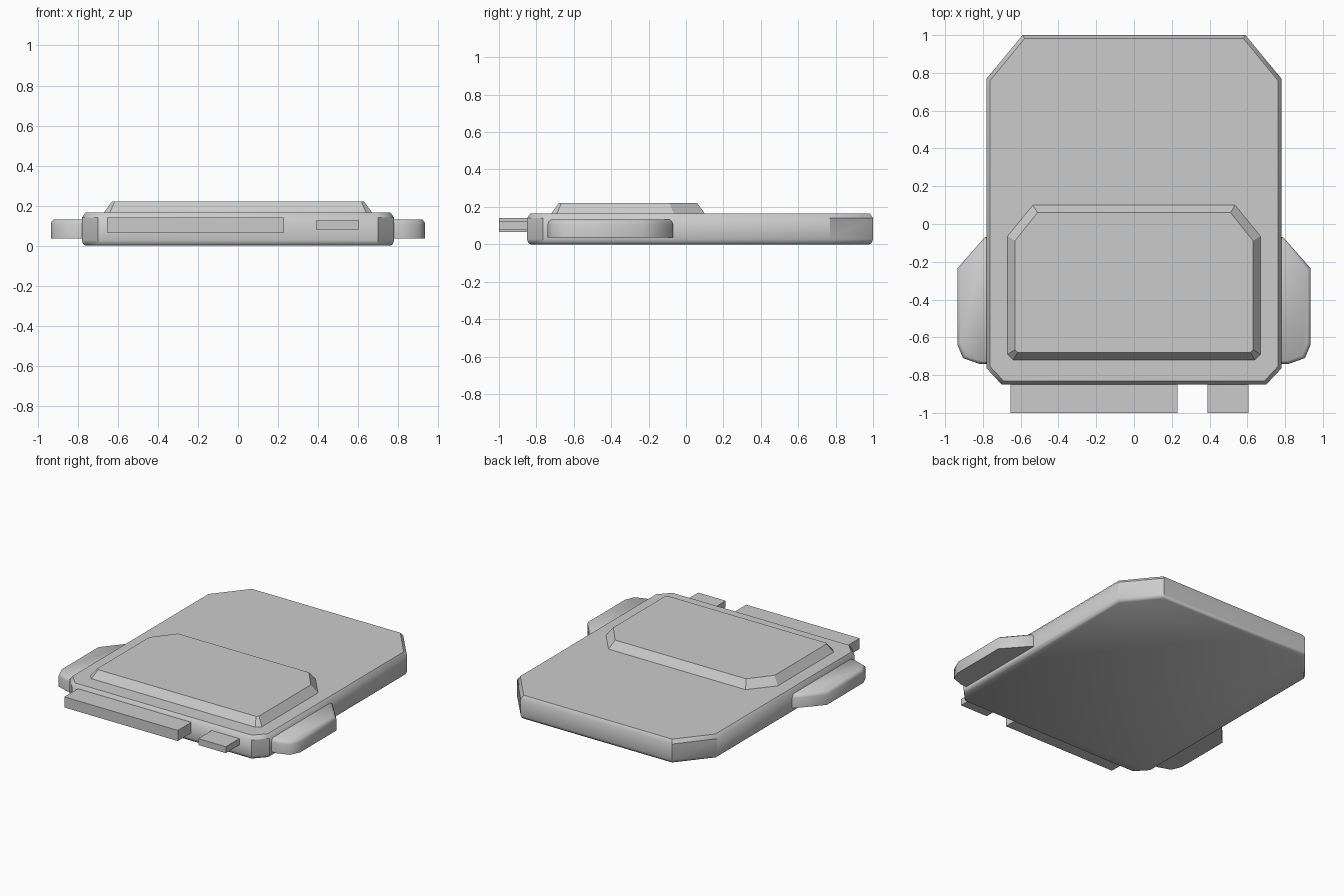
import bpy
import bmesh
import math

if "Cube" in bpy.data.objects:
    bpy.data.objects.remove(bpy.data.objects["Cube"], do_unlink=True)

# Single grey finish
GREY = (0.6, 0.6, 0.6, 1)
grey = bpy.data.materials.new("plain grey")
grey.use_nodes = True
grey.diffuse_color = GREY
grey.node_tree.nodes["Principled BSDF"].inputs["Base Color"].default_value = GREY


def loft(name, rings, smooth_angle=None):
    """Skin a stack of (outline, z) rings and cap both ends."""
    bm = bmesh.new()
    loops = [[bm.verts.new((x, y, z)) for x, y in pts] for pts, z in rings]
    for low, high in zip(loops, loops[1:]):
        n = len(low)
        for i in range(n):
            j = (i + 1) % n
            bm.faces.new((low[i], low[j], high[j], high[i]))
    bm.faces.new(loops[0][::-1])
    bm.faces.new(loops[-1])
    bmesh.ops.recalc_face_normals(bm, faces=bm.faces)
    mesh = bpy.data.meshes.new(name)
    bm.to_mesh(mesh)
    bm.free()
    mesh.materials.append(grey)
    obj = bpy.data.objects.new(name, mesh)
    bpy.context.collection.objects.link(obj)
    if smooth_angle:
        bpy.ops.object.select_all(action='DESELECT')
        obj.select_set(True)
        bpy.context.view_layer.objects.active = obj
        bpy.ops.object.shade_smooth_by_angle(angle=math.radians(smooth_angle))
    return obj


def clipped(half, front, back, front_cut, back_cut, inset=0):
    """Rectangle with cut corners, optionally shrunk by an inset."""
    half, front, back = half - inset, front + inset, back - inset
    (fx, fy), (bx, by) = [(a - inset * 0.4, b - inset * 0.4)
                          for a, b in (front_cut, back_cut)]
    side = [(half - fx, front), (half, front + fy),
            (half, back - by), (half - bx, back)]
    return side + [(-x, y) for x, y in reversed(side)]


# Flat main slab with bevelled rims
slab = (0.78, -0.85, 1.0, (0.08, 0.085), (0.19, 0.23))
loft("main_body", [(clipped(*slab, inset=i), z) for i, z in
                   ((0.018, 0), (0.006, 0.009), (0, 0.027),
                    (0, 0.14), (0.018, 0.165))], 38)

# Raised panel with sloping sides
panel = (0.67, -0.72, 0.10, (0.03, 0.03), (0.135, 0.165))
loft("raised_panel", [(clipped(*panel), 0.165),
                      (clipped(*panel, inset=0.04), 0.22)])

# Side ears, rounded along their upper rim
ear = [(0.76, -0.07), (0.79, -0.07), (0.935, -0.235), (0.935, -0.64),
       (0.905, -0.71), (0.82, -0.74), (0.76, -0.74)]


def ear_ring(sign, shrink):
    return [(sign * (0.76 + (x - 0.76) * (1 - shrink)),
             -0.42 + (y + 0.42) * (1 - shrink * 0.5)) for x, y in ear]


for name, sign in (("left_ear", 1), ("right_ear", -1)):
    loft(name, [(ear_ring(sign, s), z) for s, z in
                ((0, 0.037), (0, 0.108), (0.03, 0.122), (0.1, 0.132))], 50)

# Front tabs
for name, x0, x1, z0, z1 in (("wide_front_tab", -0.655, 0.23, 0.065, 0.14),
                             ("small_front_tab", 0.39, 0.605, 0.08, 0.125)):
    rect = [(x0, -1), (x1, -1), (x1, -0.84), (x0, -0.84)]
    loft(name, [(rect, z0), (rect, z1)])
